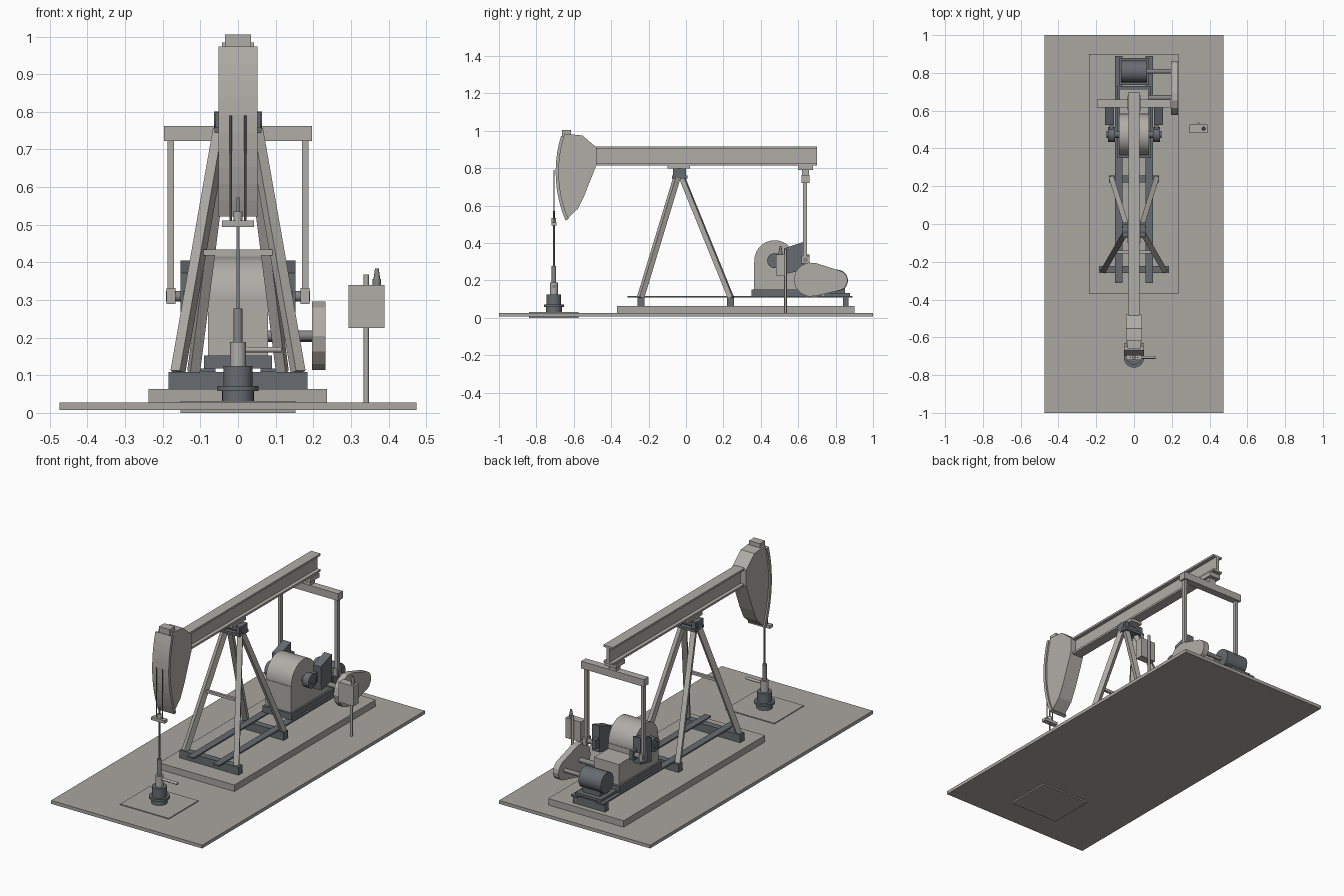
import bpy, bmesh, math
from mathutils import Vector, Matrix

if "Cube" in bpy.data.objects:
    bpy.data.objects.remove(bpy.data.objects["Cube"])


def material(name, rgb):
    m = bpy.data.materials.new(name)
    m.diffuse_color = (*rgb, 1)
    m.use_nodes = True
    m.node_tree.nodes["Principled BSDF"].inputs["Base Color"].default_value = m.diffuse_color
    return m


CONCRETE = material("concrete", (0.40, 0.385, 0.355))
PAINT = material("light_grey_paint", (0.43, 0.42, 0.39))
DARK = material("dark_slate_steel", (0.135, 0.15, 0.165))
STEEL = material("worn_steel", (0.24, 0.24, 0.235))


def finish(name, bm, mat, smooth=False):
    bmesh.ops.recalc_face_normals(bm, faces=bm.faces)
    me = bpy.data.meshes.new(name)
    bm.to_mesh(me)
    bm.free()
    me.materials.append(mat)
    ob = bpy.data.objects.new(name, me)
    bpy.context.collection.objects.link(ob)
    if smooth:
        bpy.ops.object.select_all(action='DESELECT')
        ob.select_set(True)
        bpy.context.view_layer.objects.active = ob
        bpy.ops.object.shade_smooth_by_angle(angle=math.radians(35))
    return ob


def box(name, mat, x0, x1, y0, y1, z0, z1):
    bm = bmesh.new()
    bmesh.ops.create_cube(bm, size=1)
    for v in bm.verts:
        v.co = ((x0 + x1) / 2 + v.co.x * (x1 - x0), (y0 + y1) / 2 + v.co.y * (y1 - y0),
                (z0 + z1) / 2 + v.co.z * (z1 - z0))
    return finish(name, bm, mat)


def between(a, b):
    a, b = Vector(a), Vector(b)
    d = b - a
    return Matrix.Translation((a + b) / 2) @ d.to_track_quat('Z', 'Y').to_matrix().to_4x4(), d.length


def rod(name, mat, a, b, r, r2=None, n=24):
    m, l = between(a, b)
    bm = bmesh.new()
    bmesh.ops.create_cone(bm, cap_ends=True, segments=n, radius1=r,
                          radius2=r if r2 is None else r2, depth=l, matrix=m)
    return finish(name, bm, mat, True)


def strut(name, mat, a, b, w):
    m, l = between(a, b)
    bm = bmesh.new()
    bmesh.ops.create_cube(bm, size=1, matrix=m @ Matrix.Diagonal((w, w, l, 1)))
    return finish(name, bm, mat)


def prism(name, mat, pts, a, b, axis='X'):
    """Extrude a 2D outline: (y, z) along X, or (x, z) along Y."""
    bm = bmesh.new()
    to3 = (lambda p, t: (t, p[0], p[1])) if axis == 'X' else (lambda p, t: (p[0], t, p[1]))
    f = bm.faces.new([bm.verts.new(to3(p, a)) for p in pts])
    r = bmesh.ops.extrude_face_region(bm, geom=[f])
    move = (b - a, 0, 0) if axis == 'X' else (0, b - a, 0)
    bmesh.ops.translate(bm, vec=move, verts=[v for v in r['geom'] if isinstance(v, bmesh.types.BMVert)])
    return finish(name, bm, mat)


def arc(cy, cz, r, a0, a1, n):
    return [(cy + r * math.cos(math.radians(a0 + (a1 - a0) * i / n)),
             cz + r * math.sin(math.radians(a0 + (a1 - a0) * i / n))) for i in range(n + 1)]


# ground works
box("ground_pad", CONCRETE, -0.475, 0.475, -1, 1, 0.008, 0.027)
box("well_cellar_slab", CONCRETE, -0.153, 0.153, -0.84, -0.575, 0, 0.032)
box("concrete_base", CONCRETE, -0.238, 0.236, -0.37, 0.90, 0.027, 0.064)

# skid frame
for name, w, y0, y1 in (("front", 0.185, -0.26, -0.222), ("middle", 0.133, 0.22, 0.257),
                        ("rear", 0.10, 0.84, 0.87)):
    box(name + "_cross_beam", DARK, -w, w, y0, y1, 0.064, 0.109)
for s, side in ((-1, "left"), (1, "right")):
    x0, x1 = sorted((s * 0.06, s * 0.10))
    box(side + "_skid_rail", DARK, x0, x1, -0.312, 0.89, 0.109, 0.118)

# support tower
for s, side in ((-1, "left"), (1, "right")):
    strut(side + "_front_leg", PAINT, (s * 0.160, -0.243, 0.108), (s * 0.047, -0.048, 0.752), 0.029)
    strut(side + "_back_leg", PAINT, (s * 0.118, 0.240, 0.108), (s * 0.036, -0.022, 0.752), 0.027)
box("front_leg_brace", PAINT, -0.098, 0.098, -0.155, -0.14, 0.418, 0.434)

# centre bearing
box("saddle_plate", DARK, -0.062, 0.062, -0.075, 0.008, 0.745, 0.76)
rod("saddle_bearing", DARK, (-0.064, -0.035, 0.777), (0.064, -0.035, 0.777), 0.024)
for s, side in ((-1, "left"), (1, "right")):
    x0, x1 = sorted((s * 0.035, s * 0.06))
    box(side + "_bearing_block", DARK, x0, x1, -0.07, 0.0, 0.757, 0.798)
box("saddle_cap", PAINT, -0.035, 0.035, -0.10, 0.022, 0.799, 0.816)

# walking beam, an I section
half = [(0.03, 0.815), (0.03, 0.826), (0.009, 0.826), (0.009, 0.905), (0.03, 0.905), (0.03, 0.916)]
prism("walking_beam", PAINT, half + [(-x, z) for x, z in reversed(half)], -0.485, 0.70, 'Y')

# horse head: rear body plus curved front track
front = arc(-0.035, 0.78, 0.662, 163, 203, 10)
inner = arc(-0.035, 0.78, 0.645, 163, 203, 10)
rear = [(-0.643, 0.522), (-0.577, 0.585), (-0.543, 0.655), (-0.478, 0.82),
        (-0.478, 0.91), (-0.553, 0.975), (-0.65, 0.985)]
prism("horse_head", PAINT, inner + rear, -0.043, 0.043)
prism("horse_head_track", PAINT, front + inner[::-1], -0.052, 0.052)
box("horse_head_cap", PAINT, -0.034, 0.034, -0.662, -0.615, 0.965, 1.005)

# hanger cables and carrier bar
WY = -0.706
for s, side in ((-1, "left"), (1, "right")):
    rod(side + "_hanger_cable", STEEL, (s * 0.019, WY, 0.50), (s * 0.019, WY, 0.79), 0.003, n=8)
box("carrier_bar", PAINT, -0.042, 0.042, WY - 0.014, WY + 0.014, 0.494, 0.511)
rod("rod_clamp", PAINT, (0, WY, 0.511), (0, WY, 0.535), 0.012, n=16)
rod("polished_rod", STEEL, (0, WY, 0.27), (0, WY, 0.572), 0.0045, n=12)

# wellhead
for name, mat, z0, z1, r in (("lower_casing", DARK, 0.03, 0.058, 0.042),
                             ("casing_flange", DARK, 0.058, 0.071, 0.054),
                             ("casing_head", DARK, 0.071, 0.125, 0.039),
                             ("pumping_tee", PAINT, 0.125, 0.188, 0.021),
                             ("stuffing_box", STEEL, 0.188, 0.278, 0.012)):
    rod(name, mat, (0, WY, z0), (0, WY, z1), r)
rod("flow_line", PAINT, (0, WY, 0.168), (0.115, WY, 0.168), 0.0075, n=16)

# gearbox
box("gearbox_base", DARK, -0.09, 0.09, 0.35, 0.73, 0.118, 0.153)
box("gearbox_lower_case", PAINT, -0.08, 0.08, 0.363, 0.585, 0.153, 0.30)
box("gearbox_rear_case", PAINT, -0.078, 0.078, 0.58, 0.715, 0.153, 0.27)
rod("gearbox_drum", PAINT, (-0.08, 0.474, 0.306), (0.08, 0.474, 0.306), 0.109, n=28)
rod("crank_shaft", DARK, (-0.145, 0.474, 0.306), (0.145, 0.474, 0.306), 0.018)

# cranks, counterweights, pitman arms
weight = [(0.525, 0.372), (0.625, 0.405), (0.625, 0.255), (0.53, 0.235)]
crank = [(0.46, 0.335), (0.66, 0.338), (0.66, 0.285), (0.46, 0.277)]
for s, side in ((-1, "left"), (1, "right")):
    rod(side + "_crank_hub", DARK, (s * 0.10, 0.474, 0.306), (s * 0.138, 0.474, 0.306), 0.04)
    prism(side + "_crank_arm", DARK, crank, s * 0.108, s * 0.13)
    prism(side + "_counterweight", DARK, weight, s * 0.105, s * 0.153)
    rod(side + "_crank_pin", STEEL, (s * 0.12, 0.638, 0.31), (s * 0.192, 0.638, 0.31), 0.014)
    x0, x1 = sorted((s * 0.166, s * 0.19))
    box(side + "_pitman_foot", PAINT, x0, x1, 0.618, 0.66, 0.29, 0.332)
    x0, x1 = sorted((s * 0.170, s * 0.187))
    box(side + "_pitman_arm", PAINT, x0, x1, 0.625, 0.648, 0.325, 0.73)
box("equalizer_bar", PAINT, -0.197, 0.197, 0.618, 0.66, 0.722, 0.763)
box("tail_bearing", PAINT, -0.022, 0.022, 0.62, 0.658, 0.763, 0.795)
box("tail_bearing_plate", PAINT, -0.035, 0.035, 0.60, 0.68, 0.79, 0.815)

# motor and belt guard
box("motor_base", DARK, -0.08, 0.08, 0.735, 0.878, 0.118, 0.132)
box("motor_feet", DARK, -0.055, 0.055, 0.765, 0.85, 0.132, 0.16)
rod("motor", DARK, (-0.07, 0.808, 0.20), (0.07, 0.808, 0.20), 0.058)
rod("motor_shaft", STEEL, (0.07, 0.808, 0.20), (0.20, 0.808, 0.20), 0.012, n=12)
rod("gearbox_input_shaft", STEEL, (0.07, 0.668, 0.205), (0.20, 0.668, 0.205), 0.014, n=12)
guard = arc(0.668, 0.205, 0.092, 72, 288, 8) + arc(0.81, 0.20, 0.054, -72, 72, 6)
prism("belt_guard", PAINT, guard, 0.197, 0.232)

# control box on its post, with beacon
rod("control_post", PAINT, (0.341, 0.532, 0.027), (0.341, 0.532, 0.368), 0.007, n=12)
box("control_box", PAINT, 0.294, 0.389, 0.482, 0.527, 0.226, 0.340)
rod("beacon_base", STEEL, (0.369, 0.505, 0.34), (0.369, 0.505, 0.356), 0.011, n=12)
rod("beacon_lamp", STEEL, (0.369, 0.505, 0.356), (0.369, 0.505, 0.384), 0.009, 0.005, n=12)
